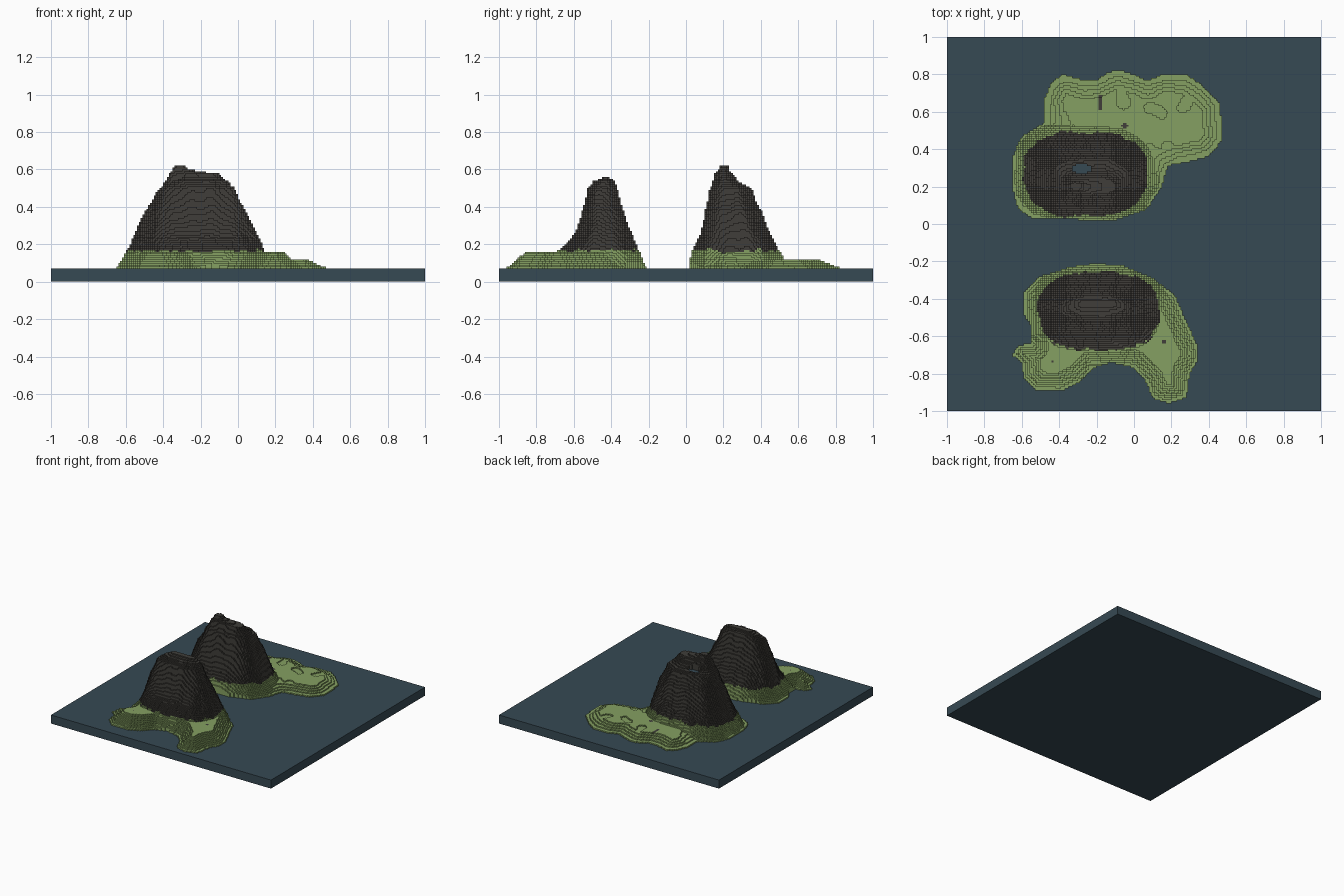
import bpy
import math
from mathutils import Vector, noise

default_cube = bpy.data.objects.get("Cube")
if default_cube:
    bpy.data.objects.remove(default_cube, do_unlink=True)

CELL = 0.01        # edge of one terrain block
SEA = 0.07         # top of the water slab
SEA_STEP = round(SEA / CELL)


def make_material(name, colour):
    material = bpy.data.materials.new(name)
    material.use_nodes = True
    rgba = (*colour, 1)
    material.diffuse_color = rgba
    material.node_tree.nodes["Principled BSDF"].inputs["Base Color"].default_value = rgba
    return material


water = make_material("deep water", (0.037, 0.067, 0.087))
grass = make_material("grass", (0.235, 0.352, 0.122))
rock = make_material("dark rock", (0.05, 0.047, 0.041))
GRASS, ROCK, WATER = range(3)

# Shorelines seen from above
BACK_SHORE = [(-.62, .08), (-.655, .2), (-.65, .36), (-.6, .47), (-.48, .54),
              (-.475, .68), (-.44, .76), (-.38, .8), (-.27, .77), (-.2, .77),
              (-.14, .81), (-.08, .825), (0, .8), (.07, .765), (.15, .8),
              (.28, .8), (.37, .74), (.46, .65), (.475, .45), (.4, .36),
              (.28, .33), (.18, .31), (.15, .2), (.07, .08), (-.1, .02),
              (-.3, .025), (-.55, .035)]
FRONT_SHORE = [(-.59, -.36), (-.5, -.28), (-.35, -.23), (-.2, -.21), (-.05, -.225),
               (.1, -.29), (.22, -.38), (.28, -.52), (.34, -.65), (.345, -.72),
               (.3, -.8), (.28, -.93), (.18, -.96), (.1, -.93), (.06, -.84),
               (0, -.77), (-.12, -.74), (-.22, -.77), (-.28, -.84), (-.38, -.89),
               (-.53, -.89), (-.59, -.82), (-.6, -.75), (-.65, -.7), (-.62, -.65),
               (-.55, -.64), (-.55, -.55), (-.59, -.48)]

# Mountain contours: height, x range, y range
BACK_LEVELS = [(SEA, -.65, .14, 0, .56), (.16, -.6, .07, .035, .5),
               (.25, -.55, .05, .075, .45), (.38, -.49, .02, .105, .4),
               (.5, -.43, -.03, .13, .35), (.58, -.37, -.1, .155, .25),
               (.62, -.35, -.28, .18, .22)]
FRONT_LEVELS = [(SEA, -.58, .2, -.77, -.21), (.16, -.52, .14, -.69, -.25),
                (.25, -.5, .1, -.6, -.29), (.38, -.46, .04, -.55, -.335),
                (.5, -.4, -.02, -.52, -.37), (.54, -.35, -.06, -.49, -.385),
                (.56, -.3, -.1, -.45, -.41)]


def shore_distance(x, y, shore):
    """Distance inland from the shoreline, negative out at sea."""
    inside, nearest = False, math.inf
    for (ax, ay), (bx, by) in zip(shore, shore[1:] + shore[:1]):
        dx, dy = bx - ax, by - ay
        t = ((x - ax) * dx + (y - ay) * dy) / (dx * dx + dy * dy)
        t = max(0, min(1, t))
        nearest = min(nearest, math.hypot(x - ax - t * dx, y - ay - t * dy))
        if (ay > y) != (by > y) and x < ax + (y - ay) * dx / dy:
            inside = not inside
    return nearest if inside else -nearest


def mountain_height(x, y, levels):
    """Blend between rounded rectangular contours."""
    height, last = 0, None
    for z, x0, x1, y0, y1 in levels:
        u = abs(2 * x - x0 - x1) / (x1 - x0)
        v = abs(2 * y - y0 - y1) / (y1 - y0)
        reach = (u ** 2.7 + v ** 2.7) ** (1 / 2.7)
        if reach >= 1:
            if last is not None:
                height += (z - height) * (1 - last) / (reach - last)
            return height
        height, last = z, reach
    return height


def wobble(x, y, scale, seed):
    return noise.noise(Vector((x * scale, y * scale, seed)))


def in_ellipse(x, y, cx, cy, rx, ry):
    return ((x - cx) / rx) ** 2 + ((y - cy) / ry) ** 2 < 1


def build_island(name, shore, levels, rise, pond=None, outcrops=()):
    # Column heights in whole steps, and where grass gives way to rock
    columns, rock_line, top_material = {}, {}, {}
    half = round(1 / CELL)
    xs, ys = zip(*shore)
    for j in range(-half, half):
        y = (j + 0.5) * CELL
        if not min(ys) <= y <= max(ys):
            continue
        for i in range(-half, half):
            x = (i + 0.5) * CELL
            if not min(xs) <= x <= max(xs):
                continue
            inland = shore_distance(x, y, shore)
            if inland <= 0:
                continue
            low = SEA + rise * min(1, inland / 0.1) + 0.008 * wobble(x, y, 9, 3)
            gx = x + 0.018 * wobble(x, y, 11, 1)
            gy = y + 0.012 * wobble(x, y, 11, 2)
            height = max(low, mountain_height(gx, gy, levels))
            if pond and in_ellipse(x, y, *pond):
                height = min(height, 0.5)
            key = i, j
            columns[key] = max(SEA_STEP + 1, round(height / CELL))
            rock_line[key] = round((0.167 + 0.02 * wobble(x, y, 22, 5)) / CELL)
            top_material[key] = ROCK if columns[key] > rock_line[key] else GRASS
            if pond and in_ellipse(x, y, *pond):
                top_material[key] = WATER
            if any(in_ellipse(x, y, *spot) for spot in outcrops):
                top_material[key] = ROCK

    # Block tops, plus the walls that stand above each lower neighbour
    verts, faces, indices = [], [], []

    def quad(corners, material):
        start = len(verts)
        verts.extend(tuple(c * CELL for c in corner) for corner in corners)
        faces.append(range(start, start + 4))
        indices.append(material)

    for (i, j), top in columns.items():
        ring = [(i, j), (i + 1, j), (i + 1, j + 1), (i, j + 1)]
        quad([(*p, top) for p in ring], top_material[i, j])
        for side, (di, dj) in enumerate([(0, -1), (1, 0), (0, 1), (-1, 0)]):
            base = columns.get((i + di, j + dj), SEA_STEP)
            split = max(base, min(top, rock_line[i, j]))
            a, b = ring[side], ring[(side + 1) % 4]
            for z0, z1, material in [(base, split, GRASS), (split, top, ROCK)]:
                if z1 > z0:
                    quad([(*a, z0), (*b, z0), (*b, z1), (*a, z1)], material)

    mesh = bpy.data.meshes.new(name)
    mesh.from_pydata(verts, [], faces)
    for material in (grass, rock, water):
        mesh.materials.append(material)
    mesh.polygons.foreach_set("material_index", indices)
    mesh.update()
    bpy.context.collection.objects.link(bpy.data.objects.new(name, mesh))


# Water slab
bpy.ops.mesh.primitive_cube_add(size=1, location=(0, 0, SEA / 2))
slab = bpy.context.object
slab.name = "water_slab"
slab.scale = (2, 2, SEA)
slab.data.materials.append(water)

# Two stepped islands, the back one with a small summit pond
build_island("back_island", BACK_SHORE, BACK_LEVELS, 0.047,
             pond=(-.28, .295, .05, .024),
             outcrops=[(-.18, .65, .012, .045), (-.05, .525, .02, .012)])
build_island("front_island", FRONT_SHORE, FRONT_LEVELS, 0.09)
